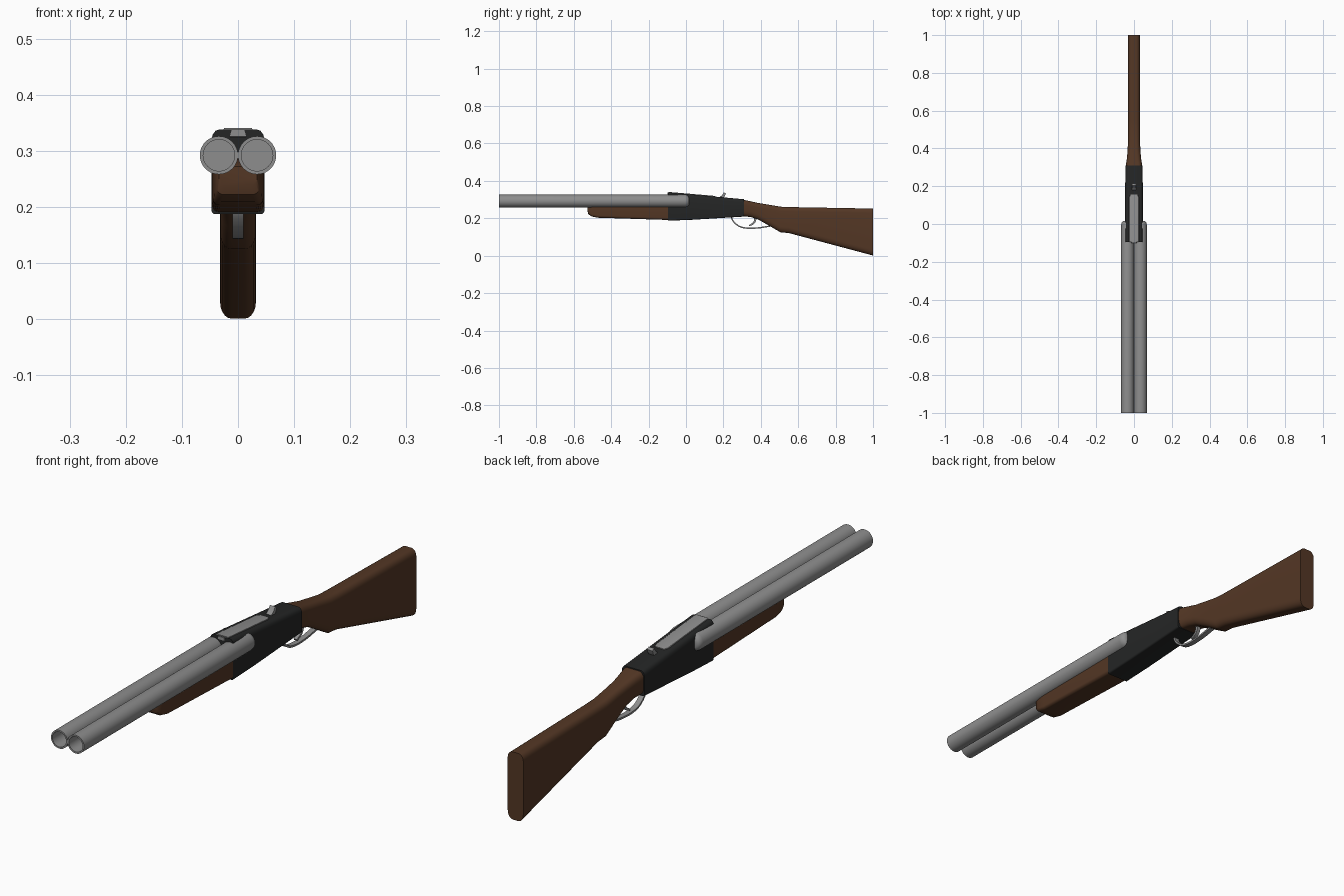
import bpy, bmesh, math
from mathutils import Vector

if "Cube" in bpy.data.objects:
    bpy.data.objects.remove(bpy.data.objects["Cube"])


def material(name, rgb):
    m = bpy.data.materials.new(name)
    m.diffuse_color = (*rgb, 1)
    m.use_nodes = True
    m.node_tree.nodes["Principled BSDF"].inputs["Base Color"].default_value = m.diffuse_color
    return m


STEEL = material("grey steel", (0.27, 0.27, 0.27))
BLACK = material("black metal", (0.018, 0.019, 0.019))
WOOD = material("brown wood", (0.088, 0.038, 0.018))


def finish(name, bm, mat, angle=35):
    bmesh.ops.recalc_face_normals(bm, faces=bm.faces)
    me = bpy.data.meshes.new(name)
    bm.to_mesh(me)
    bm.free()
    me.materials.append(mat)
    ob = bpy.data.objects.new(name, me)
    bpy.context.collection.objects.link(ob)
    bpy.ops.object.select_all(action='DESELECT')
    ob.select_set(True)
    bpy.context.view_layer.objects.active = ob
    bpy.ops.object.shade_smooth_by_angle(angle=math.radians(angle))
    return ob


def section(hw, zb, zt, rt, rb, n):
    """Rounded rectangle in x/z; rt and rb are (x, z) corner radii."""
    pts = []
    for cx, cz, (rx, rz), a0 in ((hw, zt, rt, 0), (-hw, zt, rt, 90),
                                 (-hw, zb, rb, 180), (hw, zb, rb, 270)):
        ox = cx - math.copysign(rx, cx)
        oz = cz - rz if a0 < 180 else cz + rz
        for i in range(n + 1):
            a = math.radians(a0 + 90 * i / n)
            pts.append((ox + rx * math.cos(a), oz + rz * math.sin(a)))
    return pts


def loft(name, rows, rt, rb, mat, n=5):
    """Skin rows of (y, half width, bottom, top) along y."""
    bm = bmesh.new()
    rings = [[bm.verts.new((x, y, z)) for x, z in section(hw, zb, zt, rt, rb, n)]
             for y, hw, zb, zt in rows]
    for a, b in zip(rings, rings[1:]):
        for i in range(len(a)):
            j = (i + 1) % len(a)
            bm.faces.new((a[i], a[j], b[j], b[i]))
    bm.faces.new(rings[0])
    bm.faces.new(rings[-1])
    return finish(name, bm, mat)


def lathe(name, x, z, profile, mat, n=40):
    """Spin (radius, y) points about an axis parallel to y."""
    bm = bmesh.new()
    rings = [[bm.verts.new((x + r * math.cos(2 * math.pi * i / n), y,
                            z + r * math.sin(2 * math.pi * i / n)))
              for i in range(n)] for r, y in profile]
    for a, b in zip(rings, rings[1:]):
        for i in range(n):
            j = (i + 1) % n
            bm.faces.new((a[i], a[j], b[j], b[i]))
    bm.faces.new(rings[0])
    bm.faces.new(rings[-1])
    return finish(name, bm, mat)


def spline(points, steps=6):
    """Smooth (Catmull-Rom) path through y/z points."""
    p = [Vector(q) for q in points]
    p = [2 * p[0] - p[1]] + p + [2 * p[-1] - p[-2]]
    out = []
    for i in range(1, len(p) - 2):
        a, b, c, d = p[i - 1:i + 3]
        for s in range(steps):
            t = s / steps
            out.append(0.5 * (2 * b + (c - a) * t + (2 * a - 5 * b + 4 * c - d) * t * t
                              + (3 * b - a - 3 * c + d) * t ** 3))
    return out + [p[-2]]


def strip(name, points, hw, thick, mat):
    """Flat band following a y/z path; thick is (start, end)."""
    path = spline(points)
    bm = bmesh.new()
    rings = []
    for i, p in enumerate(path):
        t = (path[min(i + 1, len(path) - 1)] - path[max(i - 1, 0)]).normalized()
        f = i / (len(path) - 1)
        nrm = Vector((-t.y, t.x)) * (thick[0] * (1 - f) + thick[1] * f) / 2
        rings.append([bm.verts.new((sx * hw, *(p + s * nrm)))
                      for sx, s in ((1, 1), (-1, 1), (-1, -1), (1, -1))])
    for a, b in zip(rings, rings[1:]):
        for i in range(4):
            j = (i + 1) % 4
            bm.faces.new((a[i], a[j], b[j], b[i]))
    bm.faces.new(rings[0])
    bm.faces.new(rings[-1])
    return finish(name, bm, mat)


# Pair of barrels with open bores and rounded breech ends
for side, x in (("left", -0.034), ("right", 0.034)):
    lathe(side + "_barrel", x, 0.292,
          [(0.028, -0.8), (0.028, -1.0), (0.034, -1.0), (0.034, -0.005),
           (0.032, 0.006), (0.026, 0.014), (0.018, 0.017)], STEEL)

# Receiver, narrowing towards the stock
loft("receiver", [(-0.095, 0.047, 0.187, 0.338), (0.03, 0.047, 0.192, 0.327),
                  (0.31, 0.046, 0.209, 0.302)], (0.014, 0.018), (0.006, 0.006), BLACK, 3)

# Top plate and the short rib between the barrels
loft("top_plate", [(-0.094, 0.026, 0.325, 0.341), (0.14, 0.026, 0.305, 0.321),
                   (0.155, 0.019, 0.304, 0.319)], (0.004, 0.003), (0.001, 0.001), STEEL, 2)
loft("barrel_rib", [(-0.1, 0.015, 0.325, 0.338), (0.0, 0.015, 0.322, 0.33)],
     (0.003, 0.011), (0.001, 0.001), STEEL, 1)

# Thumb lever behind the plate
strip("thumb_lever", [(0.185, 0.305), (0.198, 0.318), (0.208, 0.335)],
      0.011, (0.02, 0.012), STEEL)

# Wooden fore-end with upswept tip
loft("fore_end", [(-0.527, 0.034, 0.238, 0.272), (-0.522, 0.038, 0.222, 0.275),
                  (-0.505, 0.042, 0.21, 0.28), (-0.47, 0.045, 0.203, 0.285),
                  (-0.09, 0.0465, 0.191, 0.29)], (0.003, 0.003), (0.012, 0.012), WOOD)

# Stock: neck, then deep butt
loft("stock", [(0.305, 0.044, 0.211, 0.299), (0.345, 0.038, 0.207, 0.291),
               (0.385, 0.034, 0.194, 0.282), (0.44, 0.032, 0.163, 0.273),
               (0.505, 0.032, 0.125, 0.262), (0.55, 0.032, 0.121, 0.260),
               (1.0, 0.032, 0.001, 0.252)], (0.02, 0.024), (0.02, 0.03), WOOD)

# Trigger guard and trigger
strip("trigger_guard", [(0.24, 0.212), (0.252, 0.185), (0.285, 0.157), (0.33, 0.147),
                        (0.39, 0.149), (0.44, 0.157), (0.475, 0.162)],
      0.01, (0.007, 0.007), STEEL)
strip("trigger", [(0.365, 0.215), (0.37, 0.195), (0.362, 0.175), (0.338, 0.16)],
      0.007, (0.016, 0.007), STEEL)
